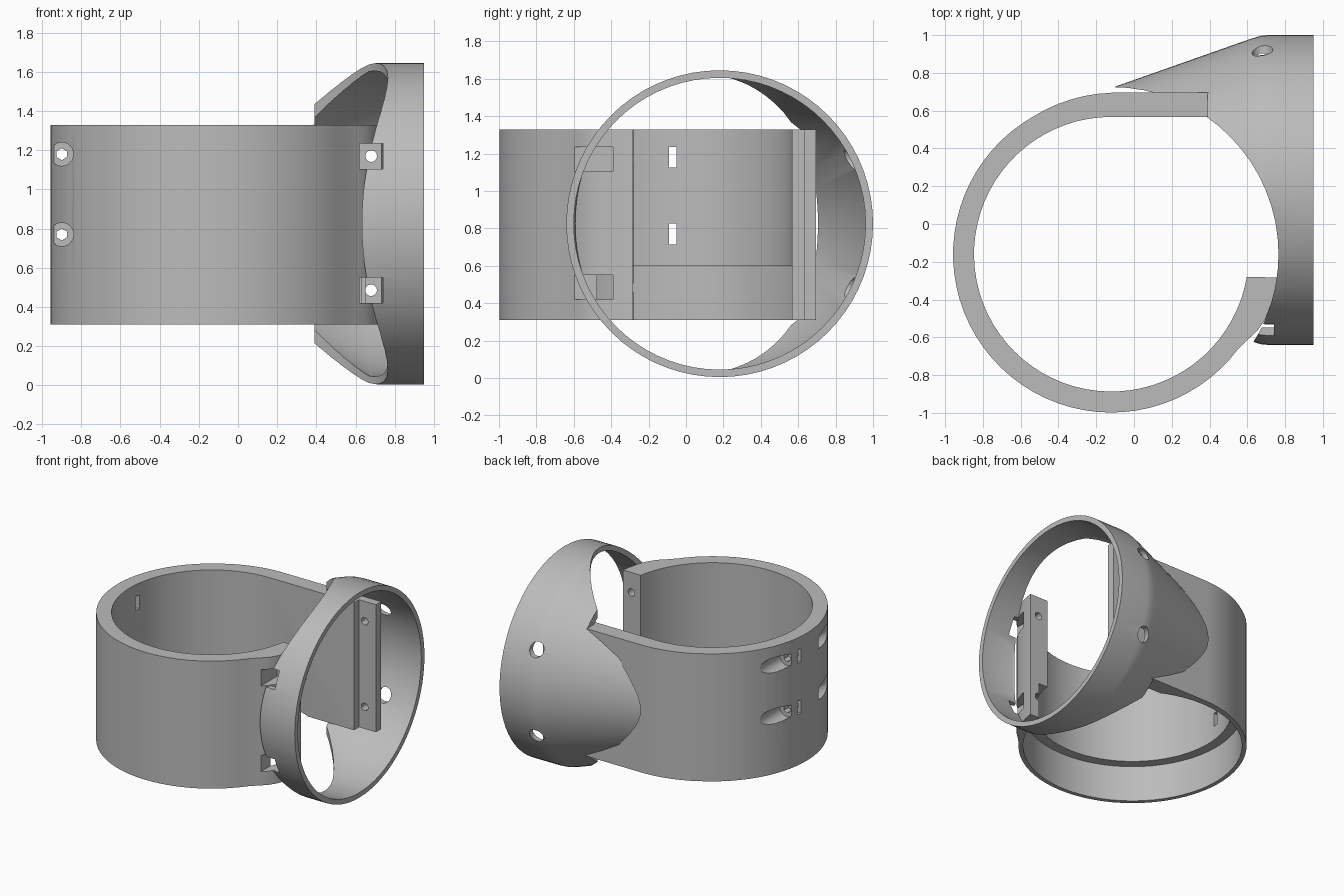
import bpy, bmesh, math
from mathutils import Vector

if "Cube" in bpy.data.objects:
    bpy.data.objects.remove(bpy.data.objects["Cube"], do_unlink=True)

grey = bpy.data.materials.new("plain grey")
grey.use_nodes = True
grey.diffuse_color = (0.5, 0.5, 0.5, 1)
grey.node_tree.nodes["Principled BSDF"].inputs["Base Color"].default_value = (0.5, 0.5, 0.5, 1)

CX, CY = -0.12, -0.16          # collar axis (vertical)
PY, PZ = 0.18, 0.825           # pipe axis (along x)
LOW, HIGH = 0.31, 1.33         # collar height
SCREW_X, SCREW_ZS = 0.68, (0.485, 1.17)


def make_object(name, bm):
    bmesh.ops.recalc_face_normals(bm, faces=bm.faces)
    mesh = bpy.data.meshes.new(name)
    bm.to_mesh(mesh)
    bm.free()
    mesh.materials.append(grey)
    obj = bpy.data.objects.new(name, mesh)
    bpy.context.collection.objects.link(obj)
    return obj


def cylinder(start, end, radius, sides=64):
    bm = bmesh.new()
    start, end = Vector(start), Vector(end)
    bmesh.ops.create_cone(bm, cap_ends=True, segments=sides, radius1=radius,
                          radius2=radius, depth=(end - start).length)
    turn = (end - start).to_track_quat('Z', 'Y').to_matrix()
    bmesh.ops.rotate(bm, verts=bm.verts, matrix=turn)
    bmesh.ops.translate(bm, verts=bm.verts, vec=(start + end) / 2)
    return make_object("cutter", bm)


def box(low, high):
    bm = bmesh.new()
    bmesh.ops.create_cube(bm, size=1)
    low, high = Vector(low), Vector(high)
    bmesh.ops.scale(bm, verts=bm.verts, vec=high - low)
    bmesh.ops.translate(bm, verts=bm.verts, vec=(low + high) / 2)
    return make_object("cutter", bm)


def carve(obj, cutters):
    """Subtract every cutter, bake the result and drop the cutters."""
    for cutter in cutters:
        cutter.hide_render = True
        mod = obj.modifiers.new("cut", 'BOOLEAN')
        mod.operation, mod.solver, mod.object = 'DIFFERENCE', 'EXACT', cutter
    graph = bpy.context.evaluated_depsgraph_get()
    mesh = bpy.data.meshes.new_from_object(obj.evaluated_get(graph))
    obj.modifiers.clear()
    obj.data = mesh
    for cutter in cutters:
        bpy.data.objects.remove(cutter, do_unlink=True)
    bpy.ops.object.select_all(action='DESELECT')
    obj.select_set(True)
    bpy.context.view_layer.objects.active = obj
    bpy.ops.object.shade_smooth_by_angle(angle=math.radians(30))


def polar(radius, degrees):
    a = math.radians(degrees)
    return CX + radius * math.cos(a), CY + radius * math.sin(a)


def collar_radius(degrees):
    """Slightly thicker at the tangent plate and at the free end."""
    near_plate = max(0, 1 - (degrees - 90) / 30)
    near_end = min(1, max(0, (degrees - 325) / 10))
    return 0.838 + 0.017 * near_plate + 0.047 * near_end


def front_pocket(z):
    return box((0.62, -1.1, z - 0.065), (0.74, -0.39, z + 0.065))


# Collar: open ring running into a flat tangent plate with a thinner tab
steps = 54
outline = []
for i in range(steps + 1):
    angle = 90 + 262 * i / steps
    outline.append(polar(collar_radius(angle), angle))
for i in range(steps + 1):
    outline.append(polar(0.727, 350.5 - 260.5 * i / steps))
outline += [(0.63, 0.567), (0.63, 0.63), (0.78, 0.63), (0.78, 0.695)]
bm = bmesh.new()
base = bm.faces.new([bm.verts.new((x, y, LOW)) for x, y in outline])
top = bmesh.ops.extrude_face_region(bm, geom=[base])
bmesh.ops.translate(bm, vec=(0, 0, HIGH - LOW),
                    verts=[v for v in top["geom"] if isinstance(v, bmesh.types.BMVert)])
collar = make_object("collar", bm)

# Counterbore below, screw holes, strap slots and tangent bolt holes
cuts = [cylinder((CX, CY, 0.1), (CX, CY, 0.6), 0.805)]
for z in SCREW_ZS:
    cuts.append(cylinder((SCREW_X, -0.6, z), (SCREW_X, 0.75, z), 0.03, 12))
    cuts.append(front_pocket(z))
for z in (0.77, 1.18):
    cuts.append(cylinder((-0.9, -0.7, z), (-0.9, 0.5, z), 0.03, 6))
    cuts.append(cylinder((-0.9, -0.8, z), (-0.9, -0.33, z), 0.06, 24))
    cuts.append(cylinder((-0.9, 0.01, z), (-0.9, 0.5, z), 0.06, 24))
    cuts.append(box((-1.1, -0.09, z - 0.055), (-0.7, -0.05, z + 0.055)))
carve(collar, cuts)

# Pipe socket: cylinder with a coaxial conical back, revolved about x
profile = [(-0.12, 0.54), (0.58, 0.787), (0.63, 0.804), (0.67, 0.816), (0.71, 0.82),
           (0.95, 0.82), (0.95, 0.78), (0.67, 0.78), (-0.12, 0.45)]
bm = bmesh.new()
sides = 72
rings = []
for i in range(sides):
    a = 2 * math.pi * i / sides
    rings.append([bm.verts.new((x, PY + r * math.cos(a), PZ + r * math.sin(a)))
                  for x, r in profile])
for i in range(sides):
    here, there = rings[i], rings[(i + 1) % sides]
    for j in range(len(profile)):
        k = (j + 1) % len(profile)
        bm.faces.new((here[j], here[k], there[k], there[j]))
socket = make_object("pipe_socket", bm)

# Clear the collar bore and the plate front, then drill screw access
cuts = [cylinder((CX, CY, -0.5), (CX, CY, 2.2), 0.885),
        box((-0.6, -1.5, -0.5), (0.39, 0.69, 2.2))]
for z in SCREW_ZS:
    cuts.append(cylinder((SCREW_X, 0.72, z), (SCREW_X, 1.2, z), 0.055, 24))
    cuts.append(front_pocket(z))
carve(socket, cuts)
